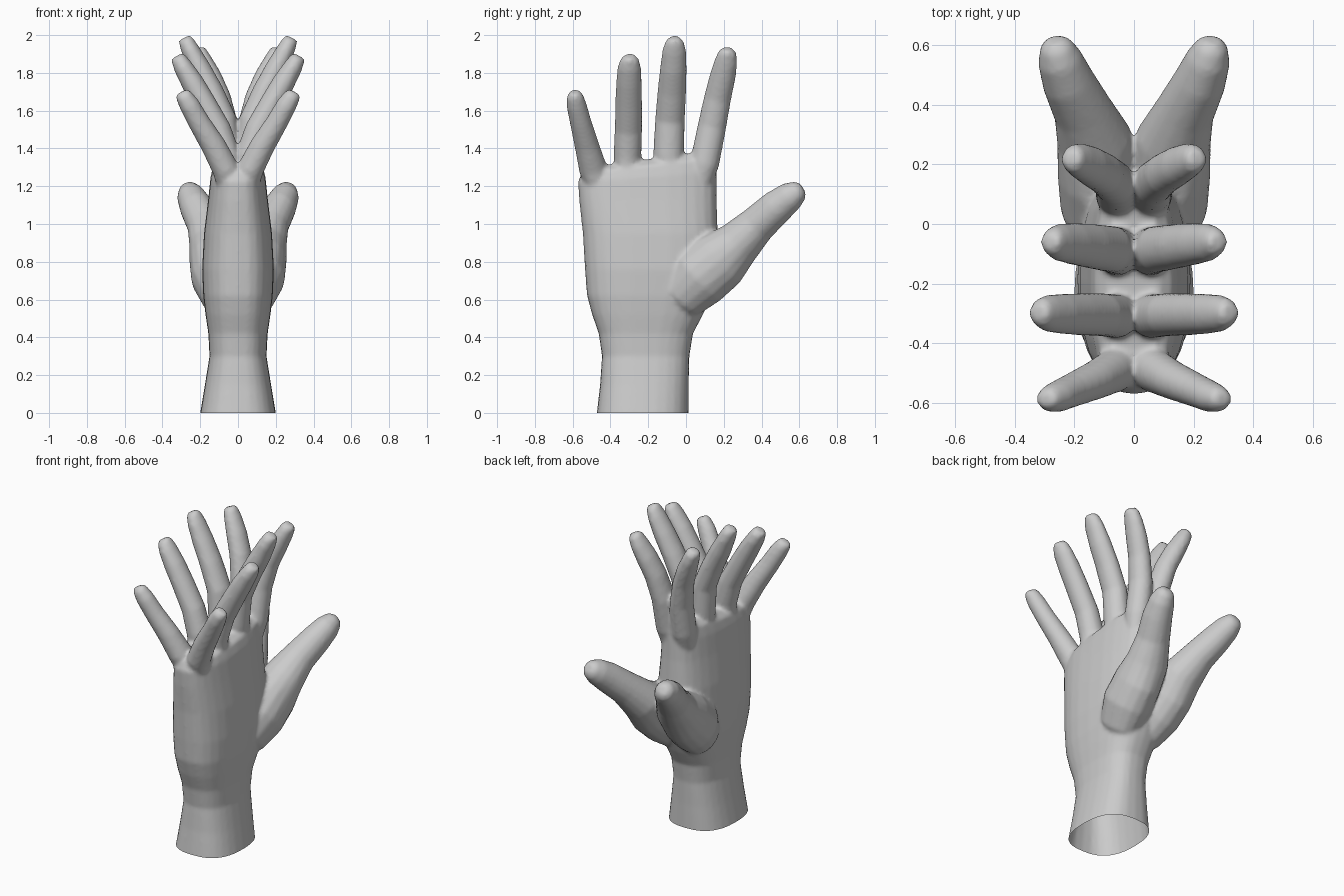
import bpy, bmesh
from math import cos, sin, tau
from mathutils import Vector

bm = bmesh.new()


def skin(rings):
    """Join successive rings into a closed tube."""
    n = len(rings[0])
    vs = [[bm.verts.new(p) for p in r] for r in rings]
    for a, b in zip(vs, vs[1:]):
        for i in range(n):
            j = (i + 1) % n
            bm.faces.new((a[i], a[j], b[j], b[i]))
    bm.faces.new(vs[0][::-1])
    bm.faces.new(vs[-1])


def sgn_pow(v, p):
    return (abs(v) ** p) * (1 if v >= 0 else -1)


def digit(path, n=16):
    """Pair of mirrored digits; path rows are x, y, z, width radius, thickness radius."""
    pts = [Vector(p[:3]) for p in path]
    rings = []
    for i, (p, row) in enumerate(zip(pts, path)):
        t = (pts[min(i + 1, len(pts) - 1)] - pts[max(i - 1, 0)]).normalized()
        u = t.cross(Vector((1, 0, 0))).normalized()
        v = t.cross(u)
        rings.append([p + u * row[3] * cos(tau * k / n) + v * row[4] * sin(tau * k / n)
                      for k in range(n)])
    skin(rings)
    skin([[Vector((-q.x, q.y, q.z)) for q in r] for r in rings])


# wrist and palm: z, y min, y max, half thickness, slant of the ring
palm = [(-.05, -.475, .013, .208, 0), (0, -.472, .013, .2, 0), (.15, -.455, .014, .175, 0),
        (.3, -.445, .018, .151, 0), (.42, -.462, .037, .157, 0), (.52, -.497, .09, .172, 0),
        (.62, -.524, .135, .184, 0), (.76, -.535, .165, .19, 0), (.95, -.546, .168, .18, 0),
        (1.13, -.565, .162, .158, .02), (1.25, -.572, .162, .145, .07),
        (1.31, -.552, .155, .13, .11), (1.342, -.51, .12, .085, .14)]
rings = []
for z, y0, y1, h, slant in palm:
    c, w = (y0 + y1) / 2, (y1 - y0) / 2
    ring = []
    for k in range(28):
        a = tau * k / 28
        y = c + w * sgn_pow(cos(a), .8)
        ring.append(Vector((h * sgn_pow(sin(a), .75), y, z + slant * (y - c))))
    rings.append(ring)
skin(rings)

# little finger
digit([(.04, -.44, 1.12, .05, .045), (.065, -.492, 1.29, .075, .072), (.13, -.525, 1.415, .065, .066),
       (.207, -.558, 1.54, .057, .058), (.257, -.58, 1.63, .053, .054),
       (.286, -.588, 1.677, .044, .045), (.298, -.59, 1.7, .024, .034)])
# ring finger
digit([(.05, -.31, 1.18, .06, .06), (.06, -.31, 1.36, .074, .075), (.105, -.305, 1.5, .073, .069),
       (.18, -.303, 1.64, .071, .064), (.242, -.302, 1.75, .068, .06),
       (.29, -.3, 1.83, .062, .051), (.313, -.298, 1.872, .048, .042), (.323, -.298, 1.89, .025, .033)])
# middle finger
digit([(.05, -.092, 1.18, .06, .06), (.055, -.092, 1.37, .082, .074), (.075, -.085, 1.55, .079, .069),
       (.14, -.075, 1.7, .076, .064), (.202, -.067, 1.82, .071, .06),
       (.252, -.062, 1.92, .063, .049), (.274, -.06, 1.966, .048, .041), (.284, -.06, 1.986, .025, .033)])
# index finger
digit([(.045, .05, 1.12, .05, .05), (.055, .098, 1.32, .078, .074), (.065, .138, 1.52, .076, .068),
       (.1, .168, 1.67, .072, .062), (.145, .194, 1.78, .069, .058),
       (.183, .212, 1.86, .061, .049), (.205, .219, 1.908, .048, .042), (.214, .221, 1.928, .025, .033)])
# thumb and the muscle pad at its base
digit([(.05, -.12, .53, .06, .04), (.085, -.03, .62, .14, .11), (.107, .07, .72, .168, .142),
       (.122, .18, .81, .16, .136), (.132, .28, .9, .123, .128), (.172, .38, 1.0, .1, .1),
       (.222, .48, 1.09, .092, .088), (.25, .555, 1.148, .078, .075),
       (.262, .6, 1.178, .056, .054), (.265, .618, 1.189, .03, .03)])

bmesh.ops.recalc_face_normals(bm, faces=bm.faces)
mesh = bpy.data.meshes.new("mirrored_hand")
bm.to_mesh(mesh)
bm.free()
hand = bpy.data.objects.new("mirrored_hand", mesh)
bpy.context.collection.objects.link(hand)

# fuse all parts into one skin
fuse = hand.modifiers.new("fuse", 'REMESH')
fuse.mode = 'VOXEL'
fuse.voxel_size = .012
fuse.use_smooth_shade = True
soften = hand.modifiers.new("soften", 'SMOOTH')
soften.factor = .5
soften.iterations = 4
fused = bpy.data.meshes.new_from_object(hand.evaluated_get(bpy.context.evaluated_depsgraph_get()))
hand.modifiers.clear()

# cut the wrist open at the ground
bm = bmesh.new()
bm.from_mesh(fused)
bmesh.ops.bisect_plane(bm, geom=bm.verts[:] + bm.edges[:] + bm.faces[:], plane_co=(0, 0, 0),
                       plane_no=(0, 0, 1), clear_inner=True)
bm.to_mesh(fused)
bm.free()
hand.data = fused
